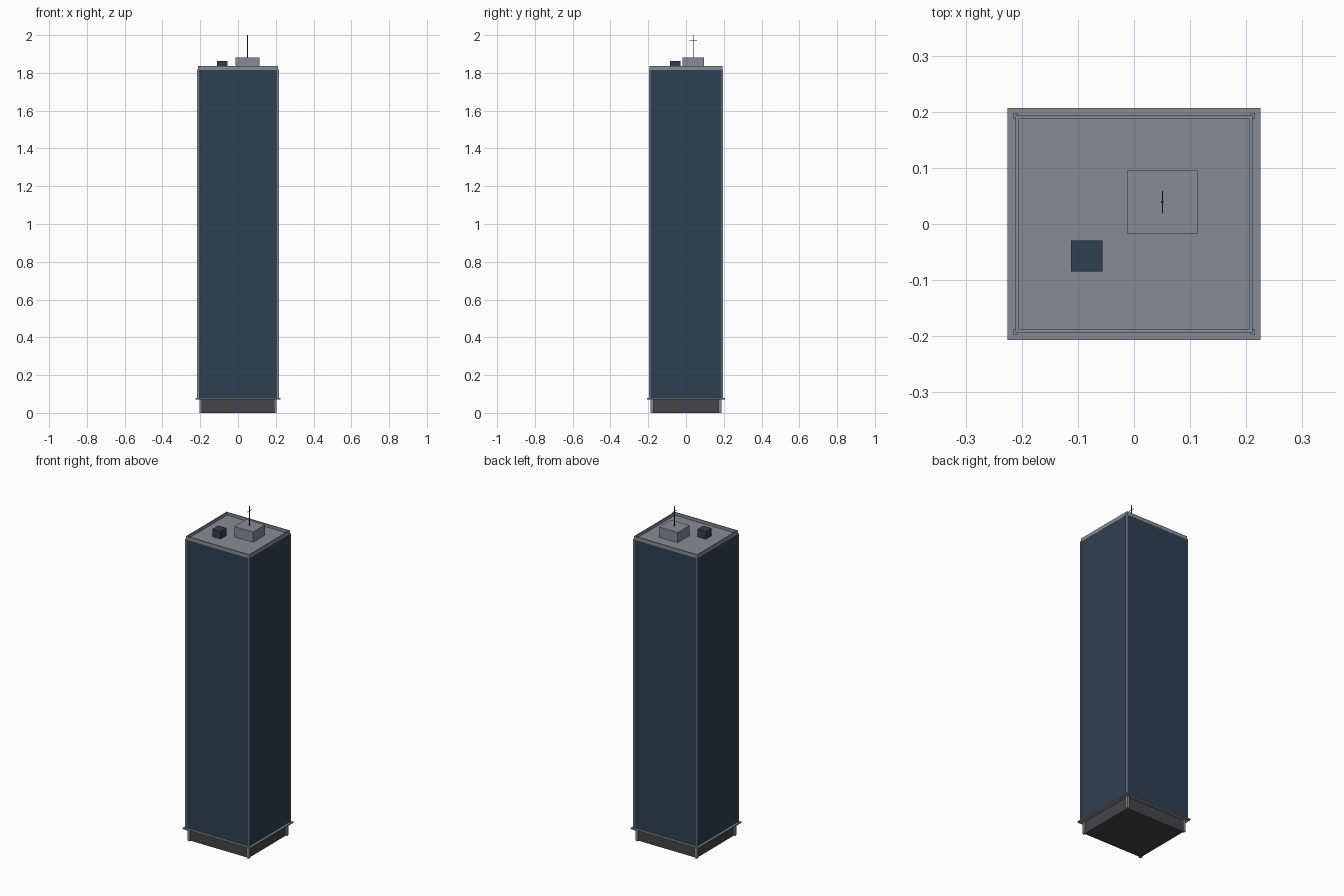
import bpy, bmesh
from mathutils import Matrix, Vector

if "Cube" in bpy.data.objects:
    bpy.data.objects.remove(bpy.data.objects["Cube"])


def material(name, rgb):
    m = bpy.data.materials.new(name)
    lin = [c / 12.92 if c <= 0.04045 else ((c + 0.055) / 1.055) ** 2.4 for c in rgb]
    m.diffuse_color = (*lin, 1)
    m.use_nodes = True
    m.node_tree.nodes["Principled BSDF"].inputs["Base Color"].default_value = m.diffuse_color
    return m


GREY = material("concrete_grey", (0.53, 0.55, 0.58))
GLASS = material("blue_glass", (0.18, 0.25, 0.32))
DARK = material("dark_lobby", (0.27, 0.27, 0.28))
METAL = material("mast_metal", (0.21, 0.21, 0.22))


def boxes(name, mat, *spans):
    """One object from boxes given as (x0, x1, y0, y1, z0, z1)."""
    bm = bmesh.new()
    for x0, x1, y0, y1, z0, z1 in spans:
        centre = Vector((x0 + x1, y0 + y1, z0 + z1)) / 2
        size = Matrix.Diagonal((x1 - x0, y1 - y0, z1 - z0, 1))
        bmesh.ops.create_cube(bm, size=1, matrix=Matrix.Translation(centre) @ size)
    me = bpy.data.meshes.new(name)
    bm.to_mesh(me)
    bm.free()
    me.materials.append(mat)
    ob = bpy.data.objects.new(name, me)
    bpy.context.collection.objects.link(ob)
    return ob


def block(hx, hy, z0, z1):
    return (-hx, hx, -hy, hy, z0, z1)


def corners(hx, hy, w, z0, z1):
    """Four square posts whose outer faces lie at hx, hy."""
    out = []
    for sx in (-1, 1):
        for sy in (-1, 1):
            cx, cy = sx * (hx - w / 2), sy * (hy - w / 2)
            out.append((cx - w / 2, cx + w / 2, cy - w / 2, cy + w / 2, z0, z1))
    return out


# Ground floor, its corner columns and the ledge above
boxes("lobby", DARK, block(0.197, 0.179, 0, 0.073))
boxes("lobby_columns", GREY, *corners(0.205, 0.188, 0.015, 0, 0.073))
boxes("ledge", GREY, block(0.225, 0.2065, 0.072, 0.079))

# Glass shaft with slim corner trims
boxes("glass_shaft", GLASS, block(0.211, 0.193, 0.079, 1.815))
boxes("corner_trims", GREY, *corners(0.216, 0.197, 0.009, 0.079, 1.818))

# Roof deck and parapet ring
boxes("roof_deck", GREY, block(0.2115, 0.1935, 1.815, 1.819))
X, Y, T = 0.2115, 0.1935, 0.006
boxes("parapet", GREY,
      (-X, X, -Y, -Y + T, 1.817, 1.836), (-X, X, Y - T, Y, 1.817, 1.836),
      (-X, -X + T, -Y + T, Y - T, 1.817, 1.836), (X - T, X, -Y + T, Y - T, 1.817, 1.836))

# Rooftop equipment
boxes("penthouse", GREY, (-0.012, 0.113, -0.018, 0.096, 1.818, 1.881))
boxes("cooling_unit", GLASS, (-0.112, -0.056, -0.085, -0.029, 1.818, 1.864))
boxes("mast", METAL, (0.0485, 0.0525, 0.037, 0.041, 1.88, 2.0))
boxes("mast_crossbar", METAL, (0.0495, 0.0515, 0.019, 0.059, 1.969, 1.971))
